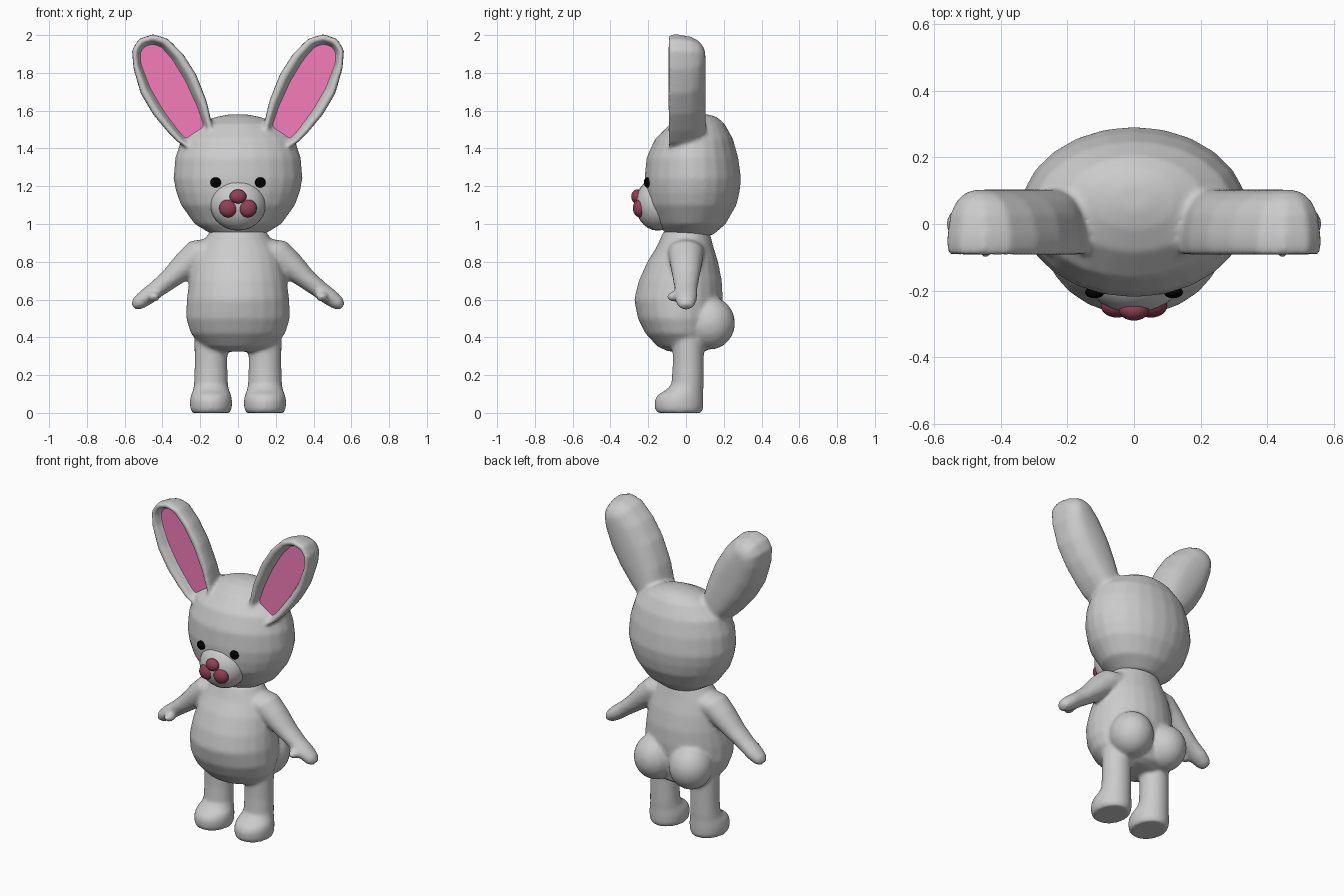
import bpy, bmesh, math
from mathutils import Vector

if "Cube" in bpy.data.objects:
    bpy.data.objects.remove(bpy.data.objects["Cube"])


def ring(bm, c, u, ru, rv, n=24):
    # elliptical cross-section: ru along u, rv along y
    return [bm.verts.new(Vector(c) + Vector(u) * ru * math.cos(a) + Vector((0, rv * math.sin(a), 0)))
            for a in (2 * math.pi * i / n for i in range(n))]


def bridge(bm, rings):
    for a, b in zip(rings, rings[1:]):
        n = len(a)
        for i in range(n):
            bm.faces.new((a[i], a[(i + 1) % n], b[(i + 1) % n], b[i]))
    bm.faces.new(rings[0])
    bm.faces.new(rings[-1])


def loft(bm, stations, u=(1, 0, 0)):
    bridge(bm, [ring(bm, c, u, ru, rv) for c, ru, rv in stations])


def ball(bm, c, r):
    res = bmesh.ops.create_uvsphere(bm, u_segments=24, v_segments=14, radius=1)
    for v in res['verts']:
        v.co = Vector((v.co.x * r[0] + c[0], v.co.y * r[1] + c[1], v.co.z * r[2] + c[2]))


def finish(bm, name, color=None, blend=False, smooth=True):
    bmesh.ops.recalc_face_normals(bm, faces=bm.faces)
    for f in bm.faces:
        f.smooth = smooth
    me = bpy.data.meshes.new(name)
    bm.to_mesh(me)
    bm.free()
    ob = bpy.data.objects.new(name, me)
    bpy.context.collection.objects.link(ob)
    if color:
        mat = bpy.data.materials.new(name + "_color")
        mat.diffuse_color = (*color, 1)
        mat.use_nodes = True
        mat.node_tree.nodes["Principled BSDF"].inputs["Base Color"].default_value = mat.diffuse_color
        me.materials.append(mat)
    if blend:  # fuse overlapping volumes into one soft skin
        m = ob.modifiers.new("fuse", 'REMESH')
        m.mode = 'VOXEL'
        m.voxel_size = 0.011
        m.use_smooth_shade = True
        s = ob.modifiers.new("soften", 'SMOOTH')
        s.factor = 0.5
        s.iterations = 8
    return ob


# body: torso, buttocks, arms and legs in one skin
bm = bmesh.new()
torso = [(.325, -.09, .10, .12), (.35, -.15, .15, .19), (.42, -.215, .17, .25),
         (.50, -.255, .185, .275), (.60, -.275, .195, .272), (.70, -.25, .19, .258),
         (.80, -.205, .17, .235), (.88, -.155, .145, .20), (.96, -.12, .125, .15)]
loft(bm, [((0, (f + b) / 2, z), w, (b - f) / 2) for z, f, b, w in torso])
for s in (-1, 1):
    # buttock
    ball(bm, (s * .125, .125, .475), (.13, .135, .14))
    # arm
    arm = [(.12, .86, .08, .10), (.20, .845, .085, .095), (.27, .79, .075, .085),
           (.36, .71, .055, .07), (.43, .655, .047, .06), (.49, .61, .045, .06),
           (.53, .58, .038, .05), (.552, .56, .02, .03)]
    loft(bm, [((s * x, 0, z), a, b) for x, z, a, b in arm], (s * .65, 0, .76))
    # thumb
    ball(bm, (s * .445, -.06, .615), (.032, .042, .027))
    # leg and foot
    leg = [(0, -.035, .10, .118), (.02, -.037, .11, .128), (.065, -.037, .112, .13),
           (.095, -.03, .107, .122), (.12, -.008, .096, .10), (.15, .008, .09, .086),
           (.25, .012, .087, .083), (.40, .012, .088, .083)]
    loft(bm, [((s * .143, y, z), a, b) for z, y, a, b in leg])
finish(bm, "body", blend=True)

# head with both hollow ears
outline = [(.14, 1.44), (.138, 1.53), (.165, 1.65), (.22, 1.79), (.29, 1.90), (.37, 1.98),
           (.45, 2.005), (.525, 1.98), (.562, 1.92), (.553, 1.82), (.515, 1.69),
           (.45, 1.58), (.375, 1.49), (.315, 1.43), (.25, 1.39)]
A, B = Vector((.225, 1.47)), Vector((.46, 1.88))


def ear_ring(bm, s, f, y):
    # ear outline shrunk toward the ear's spine
    pts = []
    for p in outline:
        p = Vector(p)
        t = max(0, min(1, (p - A).dot(B - A) / (B - A).length_squared))
        q = A + (B - A) * t
        p = q + (p - q) * f
        pts.append(bm.verts.new((s * p.x, y, p.y)))
    return pts


bm = bmesh.new()
skull = [(.94, .02, .13, .12), (1.0, .03, .23, .18), (1.1, .032, .302, .235),
         (1.17, .034, .328, .25), (1.24, .036, .342, .256), (1.35, .034, .333, .243),
         (1.45, .042, .30, .207), (1.53, .06, .21, .145), (1.565, .075, .125, .09),
         (1.58, .08, .05, .04)]
loft(bm, [((0, y, z), a, b) for z, y, a, b in skull])
ear_shape = [(.15, .103), (.45, .095), (.72, .07), (.9, .03), (.99, -.03), (1.0, -.06),
             (.97, -.088), (.88, -.097), (.76, -.09), (.64, -.06), (.6, -.03)]
for s in (-1, 1):
    bridge(bm, [ear_ring(bm, s, f, y) for f, y in ear_shape])
finish(bm, "head_and_ears", blend=True)

# pink inner ears
for s, side in ((-1, "right"), (1, "left")):
    bm = bmesh.new()
    bm.faces.new(ear_ring(bm, s, .64, -.042))
    f = bm.faces[:][0]
    f.normal_update()
    if f.normal.y > 0:
        f.normal_flip()
    me = bpy.data.meshes.new("inner_ear_" + side)
    bm.to_mesh(me)
    bm.free()
    mat = bpy.data.materials.new("pink_" + side)
    mat.diffuse_color = (.9, .2, .48, 1)
    mat.use_nodes = True
    mat.node_tree.nodes["Principled BSDF"].inputs["Base Color"].default_value = mat.diffuse_color
    me.materials.append(mat)
    bpy.context.collection.objects.link(bpy.data.objects.new("inner_ear_" + side, me))

# muzzle
bm = bmesh.new()
ball(bm, (0, -.15, 1.105), (.148, .118, .14))
finish(bm, "muzzle")

# nose and mouth lobes
bm = bmesh.new()
ball(bm, (0, -.258, 1.145), (.045, .032, .038))
for s in (-1, 1):
    ball(bm, (s * .051, -.245, 1.083), (.049, .036, .048))
finish(bm, "nose_and_mouth", (.28, .05, .09))

# eyes
for s, side in ((-1, "right"), (1, "left")):
    bm = bmesh.new()
    ball(bm, (s * .118, -.205, 1.22), (.029, .018, .027))
    finish(bm, "eye_" + side, (0, 0, 0))
